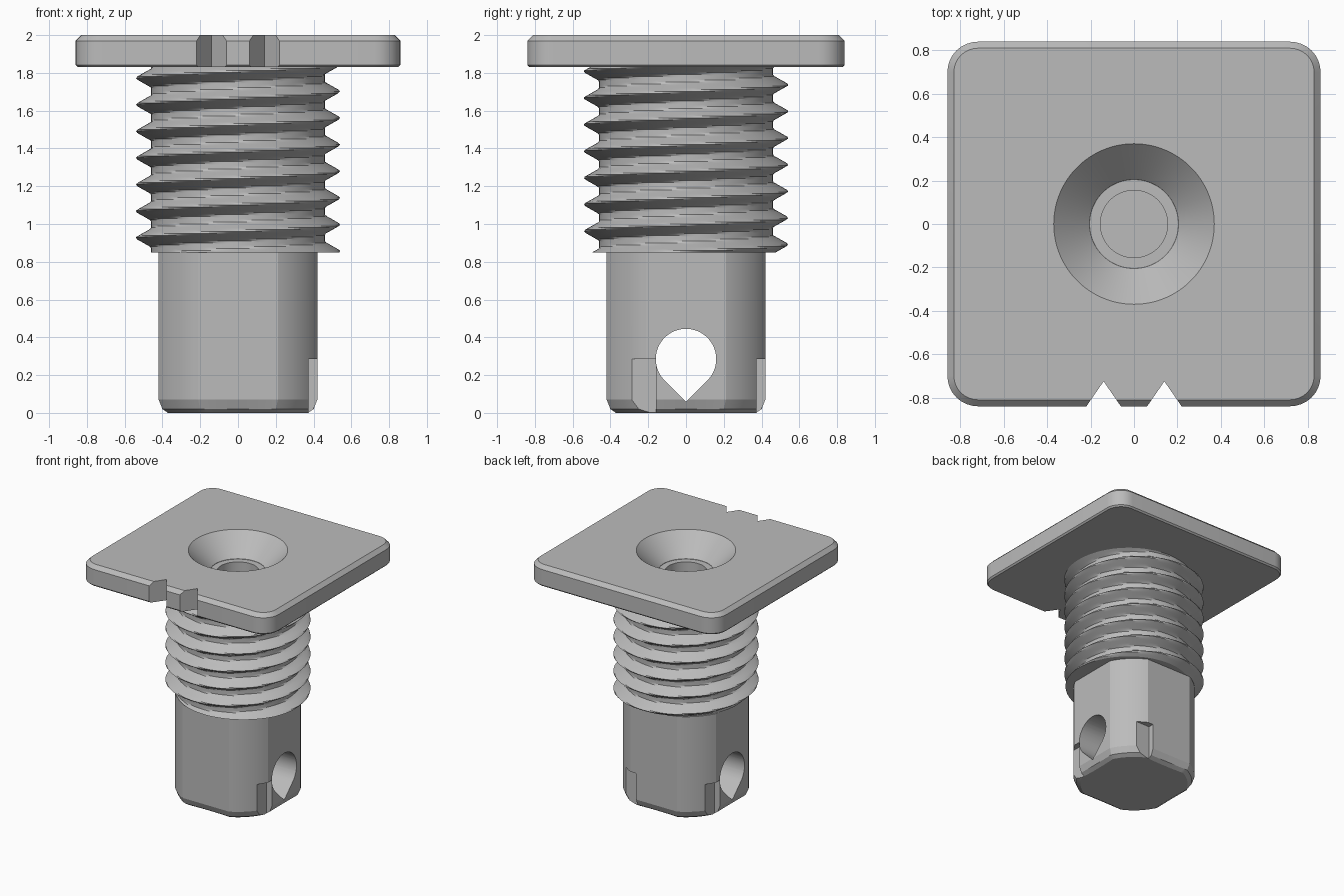
import bpy, bmesh
from math import pi, cos, sin, radians

cube = bpy.data.objects.get("Cube")
if cube:
    bpy.data.objects.remove(cube, do_unlink=True)

grey = bpy.data.materials.new("plain_grey")
grey.use_nodes = True
colour = (0.5, 0.5, 0.5, 1)
grey.diffuse_color = colour
grey.node_tree.nodes["Principled BSDF"].inputs["Base Color"].default_value = colour

SIDES = 108
ANGLES = [2 * pi * i / SIDES for i in range(SIDES)]


def loft(name, rings):
    """Closed skin through equal-length rings of points, capped at both ends."""
    bm = bmesh.new()
    rows = [[bm.verts.new(p) for p in ring] for ring in rings]
    n = len(rows[0])
    for low, high in zip(rows, rows[1:]):
        for i in range(n):
            j = (i + 1) % n
            bm.faces.new((low[i], low[j], high[j], high[i]))
    bm.faces.new(rows[0][::-1])
    bm.faces.new(rows[-1])
    bmesh.ops.recalc_face_normals(bm, faces=bm.faces)
    mesh = bpy.data.meshes.new(name)
    bm.to_mesh(mesh)
    bm.free()
    mesh.materials.append(grey)
    obj = bpy.data.objects.new(name, mesh)
    bpy.context.collection.objects.link(obj)
    return obj


def circle(r, z):
    return [(r * cos(a), r * sin(a), z) for a in ANGLES]


def prism(name, outline, place, start, end):
    return loft(name, [[place(u, v, w) for u, v in outline] for w in (start, end)])


def cut(target, cutter):
    cutter.hide_render = True
    cutter.hide_set(True)
    mod = target.modifiers.new(cutter.name, "BOOLEAN")
    mod.operation = "DIFFERENCE"
    mod.solver = "EXACT"
    mod.object = cutter


def finish(obj):
    """Bake the cuts, drop the cutters and smooth the round parts."""
    bpy.ops.object.select_all(action="DESELECT")
    bpy.context.view_layer.objects.active = obj
    obj.select_set(True)
    for mod in list(obj.modifiers):
        cutter = mod.object
        bpy.ops.object.modifier_apply(modifier=mod.name)
        bpy.data.objects.remove(cutter, do_unlink=True)
    bpy.ops.object.shade_smooth_by_angle(angle=radians(20))


def upright(u, v, w):
    return (u, v, w)


def sideways(u, v, w):
    return (w, u, v)


# Top plate: rounded rectangle with chamfered rims
def plate_ring(inset, z):
    ring, r = [], 0.14 - inset
    for k, (sx, sy) in enumerate(((1, 1), (-1, 1), (-1, -1), (1, -1))):
        for i in range(9):
            a = (k + i / 8) * pi / 2
            ring.append((sx * 0.72 + r * cos(a), sy * 0.70 + r * sin(a), z))
    return ring


plate = loft("top_plate", [plate_ring(0.012, 1.83), plate_ring(0, 1.842),
                           plate_ring(0, 1.97), plate_ring(0.03, 2.0)])
cut(plate, loft("countersink", [circle(0.2, 1.8), circle(0.205, 1.835),
                                circle(0.37, 2.0), circle(0.37, 2.05)]))
for side in (-1, 1):
    x = side * 0.14
    vee = [(x - 0.093, -0.86), (x + 0.093, -0.86), (x, -0.725)]
    cut(plate, prism("vee_notch", vee, upright, 1.7, 2.1))
finish(plate)

# Threaded collar: right-handed thread with a blind screw bore
PITCH, LOW, HIGH, ROWS = 0.141, 0.85, 1.832, 98


def thread_radius(a, z):
    u = ((z - 1.702) / PITCH - a / (2 * pi)) % 1
    gap = min(u, 1 - u)
    return min(0.54, max(0.46, 0.547 - 0.25 * gap))


def thread_ring(z):
    return [(thread_radius(a, z) * cos(a), thread_radius(a, z) * sin(a), z)
            for a in ANGLES]


levels = [LOW + (HIGH - LOW) * i / ROWS for i in range(ROWS + 1)]
collar = loft("threaded_collar", [thread_ring(z) for z in levels]
              + [circle(0.155, HIGH), circle(0.155, 0.9)])
finish(collar)


# Shaft: cylinder with four flats and a tapered foot
def shaft_ring(inset, z):
    ring = []
    for a in ANGLES:
        r = min(0.47, 0.42 / max(abs(cos(a)), abs(sin(a)))) - inset
        ring.append((r * cos(a), r * sin(a), z))
    return ring


shaft = loft("shaft", [shaft_ring(0.055, 0), shaft_ring(0.022, 0.02),
                       shaft_ring(0, 0.07), shaft_ring(0, 0.851)])

# Teardrop cross hole
start, sweep, steps = -pi / 4, 1.5 * pi, 48
drop = [(0.16 * cos(start + sweep * i / steps),
         0.285 + 0.16 * sin(start + sweep * i / steps)) for i in range(steps + 1)]
drop.append((0, 0.06))
cut(shaft, prism("teardrop_hole", drop, sideways, -0.6, 0.6))

# Short grooves beside the flats, on three sides
groove = [(0.372, -0.32), (0.6, -0.32), (0.6, -0.16), (0.372, -0.16)]
for turn in range(3):
    c, s = cos(turn * pi / 2), sin(turn * pi / 2)
    turned = [(x * c - y * s, x * s + y * c) for x, y in groove]
    cut(shaft, prism("groove", turned, upright, -0.1, 0.285))
finish(shaft)
